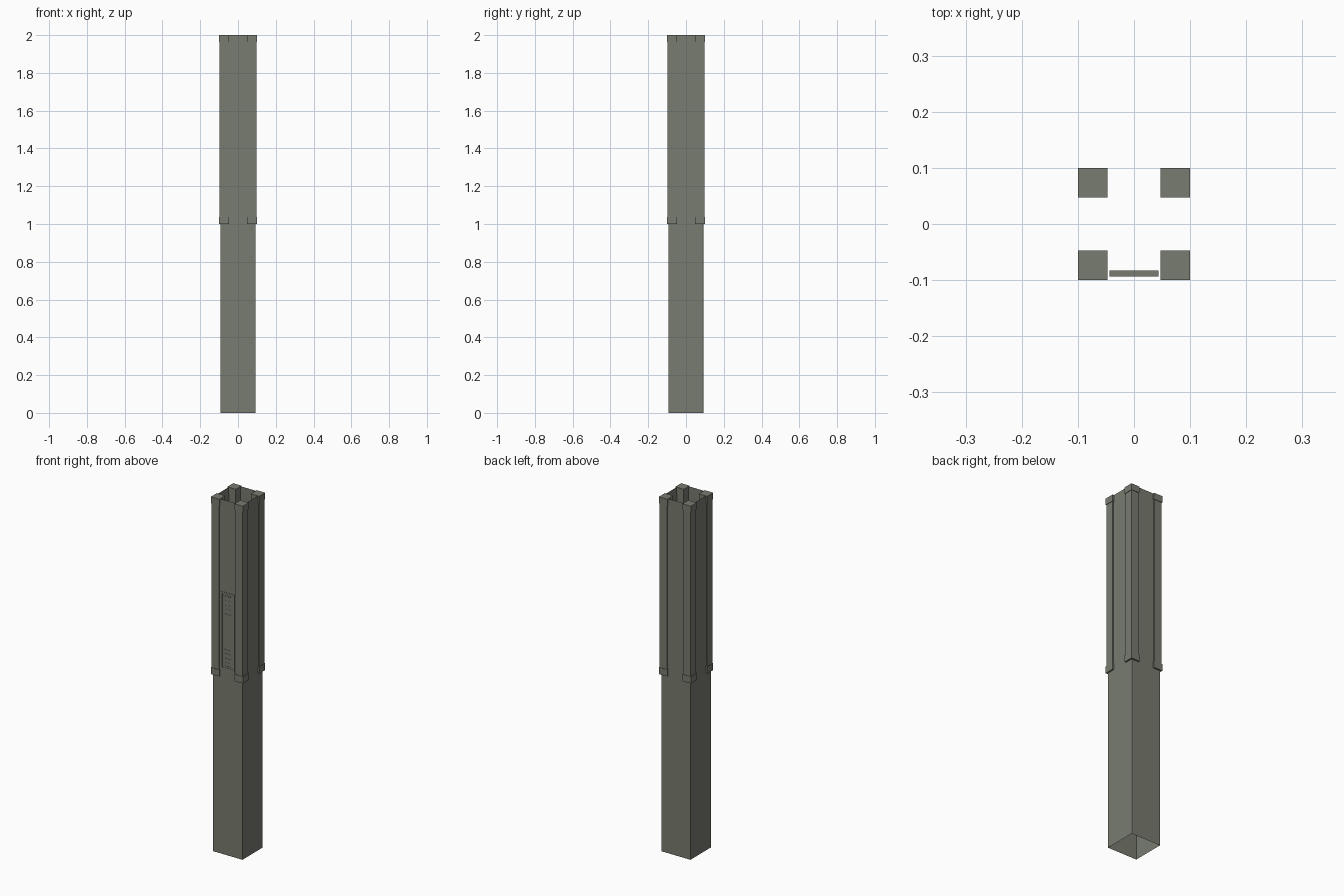
import bpy, bmesh

if "Cube" in bpy.data.objects:
    bpy.data.objects.remove(bpy.data.objects["Cube"])

mat = bpy.data.materials.new("olive_grey")
mat.diffuse_color = (0.19, 0.2, 0.16, 1)
mat.use_nodes = True
mat.node_tree.nodes["Principled BSDF"].inputs["Base Color"].default_value = mat.diffuse_color


def finish(name, bm):
    me = bpy.data.meshes.new(name)
    bm.to_mesh(me)
    bm.free()
    me.materials.append(mat)
    ob = bpy.data.objects.new(name, me)
    bpy.context.collection.objects.link(ob)
    return ob


def add_box(bm, x0, x1, y0, y1, z0, z1):
    vs = bmesh.ops.create_cube(bm, size=1)["verts"]
    for v in vs:
        v.co.x = x1 if v.co.x > 0 else x0
        v.co.y = y1 if v.co.y > 0 else y0
        v.co.z = z1 if v.co.z > 0 else z0


def add_frame(bm, w, z0, z1, t, y0, y1):
    # rectangular border: two full-height stiles and two rails between them
    for s in (-1, 1):
        a, b = sorted((s * w, s * (w - t)))
        add_box(bm, a, b, y0, y1, z0, z1)
    add_box(bm, -w + t, w - t, y0, y1, z0, z0 + t)
    add_box(bm, -w + t, w - t, y0, y1, z1 - t, z1)


def corner_boxes(bm, inner, outer, z0, z1):
    for sx in (-1, 1):
        for sy in (-1, 1):
            x0, x1 = sorted((sx * inner, sx * outer))
            y0, y1 = sorted((sy * inner, sy * outer))
            add_box(bm, x0, x1, y0, y1, z0, z1)


# open square tube of thin sheet, one back corner slightly nipped
W = 0.0915
profile = [(-W, -W), (W, -W), (W, 0.087), (W - 0.003, W), (-W, W)]
bm = bmesh.new()
low = [bm.verts.new((x, y, 0)) for x, y in profile]
top = [bm.verts.new((x, y, 2)) for x, y in profile]
n = len(profile)
for i in range(n):
    j = (i + 1) % n
    bm.faces.new((low[i], low[j], top[j], top[i]))
finish("column_wall", bm)

# corner posts on the upper half
bm = bmesh.new()
corner_boxes(bm, 0.05, 0.0975, 1.03, 1.97)
finish("corner_posts", bm)

# caps at both ends of the posts
for name, z0, z1 in (("lower_caps", 1.0, 1.038), ("upper_caps", 1.964, 2.0)):
    bm = bmesh.new()
    corner_boxes(bm, 0.047, 0.1, z0, z1)
    finish(name, bm)

# front panel: backing plate and nested frames
bm = bmesh.new()
add_box(bm, -0.044, 0.044, -0.092, -0.083, 1.045, 1.48)
finish("panel_plate", bm)
bm = bmesh.new()
add_frame(bm, 0.044, 1.045, 1.48, 0.011, -0.0935, -0.092)
add_frame(bm, 0.028, 1.062, 1.465, 0.005, -0.0935, -0.092)
finish("panel_frames", bm)

# raised window strip in the middle of the panel
bm = bmesh.new()
add_box(bm, -0.022, 0.022, -0.0932, -0.092, 1.17, 1.36)
finish("panel_window", bm)

# small square studs above and below the window
bm = bmesh.new()
for zc in (1.09, 1.14, 1.39, 1.44):
    for xc in (-0.011, 0.011):
        for dz in (-0.011, 0.011):
            add_box(bm, xc - 0.008, xc + 0.008, -0.0935, -0.092,
                    zc + dz - 0.008, zc + dz + 0.008)
finish("panel_studs", bm)
